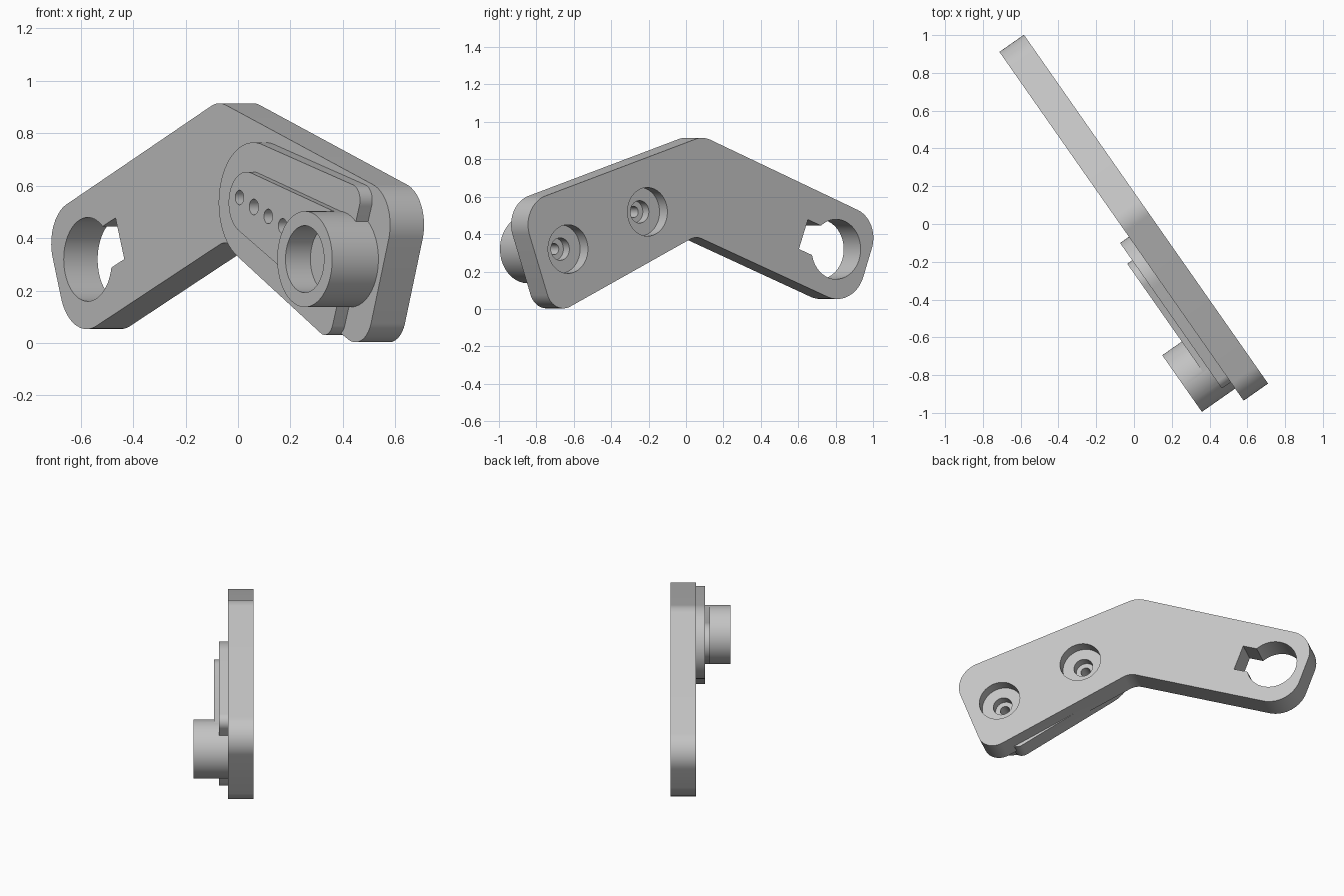
import bpy, bmesh, math
from mathutils import Vector, Matrix
from mathutils.geometry import convex_hull_2d

cube = bpy.data.objects.get("Cube")
if cube:
    bpy.data.objects.remove(cube, do_unlink=True)

# One grey material
grey = bpy.data.materials.new("plain_grey")
grey.use_nodes = True
colour = (0.55, 0.55, 0.55, 1)
grey.diffuse_color = colour
grey.node_tree.nodes["Principled BSDF"].inputs["Base Color"].default_value = colour


def prism(name, outline, front, back):
    """Solid with an (x, z) outline, reaching from y=front to y=back."""
    bm = bmesh.new()
    face = bm.faces.new([bm.verts.new((p[0], front, p[1])) for p in outline])
    ext = bmesh.ops.extrude_face_region(bm, geom=[face])
    moved = [v for v in ext["geom"] if isinstance(v, bmesh.types.BMVert)]
    bmesh.ops.translate(bm, vec=(0, back - front, 0), verts=moved)
    bmesh.ops.recalc_face_normals(bm, faces=bm.faces)
    mesh = bpy.data.meshes.new(name)
    bm.to_mesh(mesh)
    bm.free()
    mesh.materials.append(grey)
    obj = bpy.data.objects.new(name, mesh)
    bpy.context.scene.collection.objects.link(obj)
    return obj


def circle(x, z, r, n=64):
    return [Vector((x + r * math.cos(2 * math.pi * i / n),
                    z + r * math.sin(2 * math.pi * i / n))) for i in range(n)]


def hull(*circles):
    pts = [p for c in circles for p in circle(*c)]
    return [pts[i] for i in convex_hull_2d(pts)]


def rounded(corners, steps=12):
    """Polygon of (x, z, radius) corners with filleted corners."""
    out = []
    for i, (x, z, r) in enumerate(corners):
        p = Vector((x, z))
        da = (Vector(corners[i - 1][:2]) - p).normalized()
        db = (Vector(corners[(i + 1) % len(corners)][:2]) - p).normalized()
        half = da.angle(db) / 2
        centre = p + (da + db).normalized() * r / math.sin(half)
        v0 = p + da * r / math.tan(half) - centre
        v1 = p + db * r / math.tan(half) - centre
        out += [centre + v0.lerp(v1, k / steps).normalized() * r
                for k in range(steps + 1)]
    return out


def combine(body, other, operation):
    mod = body.modifiers.new("combine", 'BOOLEAN')
    mod.operation = operation
    mod.solver = 'EXACT'
    mod.object = other
    bpy.context.view_layer.objects.active = body
    bpy.ops.object.modifier_apply(modifier=mod.name)
    bpy.data.objects.remove(other, do_unlink=True)


FRONT, BACK = -0.061, 0.097
BOSS = (0.838, 0.32)
PIVOT = (0.27, 0.535)

# Bent arm plate
bracket = prism("bent_arm_bracket", rounded([
    (-0.043, 0.923, 0.15), (1.147, 0.554, 0.16), (0.931, -0.037, 0.11),
    (0.003, 0.39, 0.1), (-1.027, 0.0, 0.18), (-1.199, 0.472, 0.16)]),
    FRONT, BACK)

# Raised pad, inner pad and round boss
combine(bracket, prism("raised_pad", hull(
    (*PIVOT, 0.23), (0.92, 0.545, 0.06), (0.745, 0.087, 0.056)), -0.118, 0), 'UNION')
combine(bracket, prism("inner_pad", hull((*PIVOT, 0.118), (*BOSS, 0.18)), -0.15, 0.01), 'UNION')
combine(bracket, prism("round_boss", circle(*BOSS, 0.183), -0.276, 0.02), 'UNION')

# Boss bore, and stepped holes from the back
combine(bracket, prism("boss_bore", circle(*BOSS, 0.128), -0.4, -0.16), 'DIFFERENCE')
ROW = [(0.224 + 0.0955 * i, 0.555 - 0.036 * i) for i in range(5)]
for spot in (BOSS, ROW[1]):
    for radius, front, back in ((0.13, 0.024, 0.2), (0.06, -0.032, 0.1), (0.03, -0.3, 0.05)):
        combine(bracket, prism("step_hole", circle(*spot, radius), front, back), 'DIFFERENCE')

# Row of small blind holes on the inner pad
for i, spot in enumerate(ROW):
    if i != 1:
        combine(bracket, prism("small_hole", circle(*spot, 0.028, 32), -0.3, -0.08), 'DIFFERENCE')

# Keyed eye at the far end
EYE = Vector((-0.912, 0.319))
turn = Matrix.Rotation(math.radians(20.5), 2)
slot = [EYE + turn @ Vector(p) for p in
        ((0, -0.084), (0.228, -0.084), (0.228, 0.084), (0, 0.084))]
combine(bracket, prism("eye_hole", circle(*EYE, 0.16), -0.3, 0.3), 'DIFFERENCE')
combine(bracket, prism("key_slot", slot, -0.3, 0.3), 'DIFFERENCE')

# Smooth curves, keep edges sharp, and turn into place
bpy.ops.object.select_all(action='DESELECT')
bracket.select_set(True)
bpy.context.view_layer.objects.active = bracket
bpy.ops.object.shade_smooth_by_angle(angle=math.radians(30))
bracket.rotation_euler.z = math.radians(-55)
